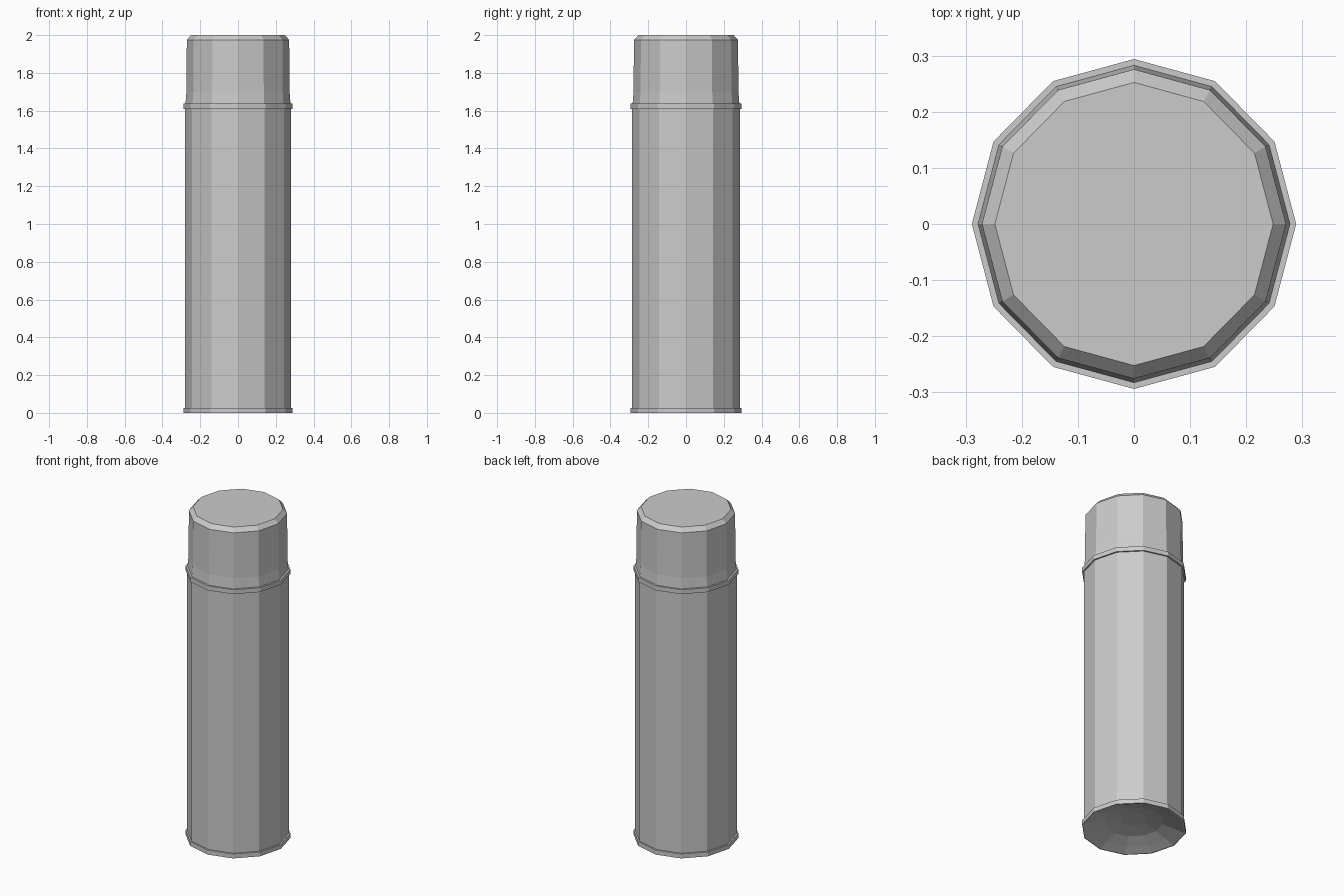
import bpy
import bmesh
from math import cos, sin, tau

SIDES = 12
STRETCH_Y = 1.017  # the can is very slightly deeper than wide

cube = bpy.data.objects.get("Cube")
if cube:
    bpy.data.objects.remove(cube, do_unlink=True)

grey = bpy.data.materials.new("plain grey")
grey.use_nodes = True
colour = (0.6, 0.6, 0.6, 1)
grey.diffuse_color = colour
grey.node_tree.nodes["Principled BSDF"].inputs["Base Color"].default_value = colour


def lathe(name, profile, close_start=False, close_end=False):
    """Turn a (radius, height) profile, listed from bottom to top, into a faceted part."""
    bm = bmesh.new()
    rings = []
    for r, z in profile:
        rings.append([bm.verts.new((r * cos(tau * i / SIDES),
                                    r * sin(tau * i / SIDES) * STRETCH_Y, z))
                      for i in range(SIDES)])
    for low, high in zip(rings, rings[1:]):
        for i in range(SIDES):
            j = (i + 1) % SIDES
            bm.faces.new((low[i], low[j], high[j], high[i]))
    if close_start:
        bm.faces.new(rings[0][::-1])
    if close_end:
        bm.faces.new(rings[-1])
    mesh = bpy.data.meshes.new(name)
    bm.to_mesh(mesh)
    bm.free()
    mesh.materials.append(grey)
    obj = bpy.data.objects.new(name, mesh)
    bpy.context.collection.objects.link(obj)
    return obj


BODY = 0.28
RIM = 0.289

# Hollowed base, rising to the middle
lathe("domed_base", [(0.07, 0.06), (0.16, 0.045), (0.23, 0.02), (BODY, 0)],
      close_start=True)

# Straight can wall
lathe("can_body", [(BODY, 0), (BODY, 1.625)])

# Rolled rims at the foot and the shoulder
for name, z in (("bottom_rim", 0), ("shoulder_rim", 1.61)):
    lathe(name, [(BODY, z), (RIM, z), (RIM, z + 0.027), (0.265, z + 0.027)])

# Cap with a slight flare at its foot and a chamfered top
lathe("cap", [(0.278, 1.637), (0.273, 1.70), (0.271, 1.975), (0.248, 2.0)],
      close_end=True)
